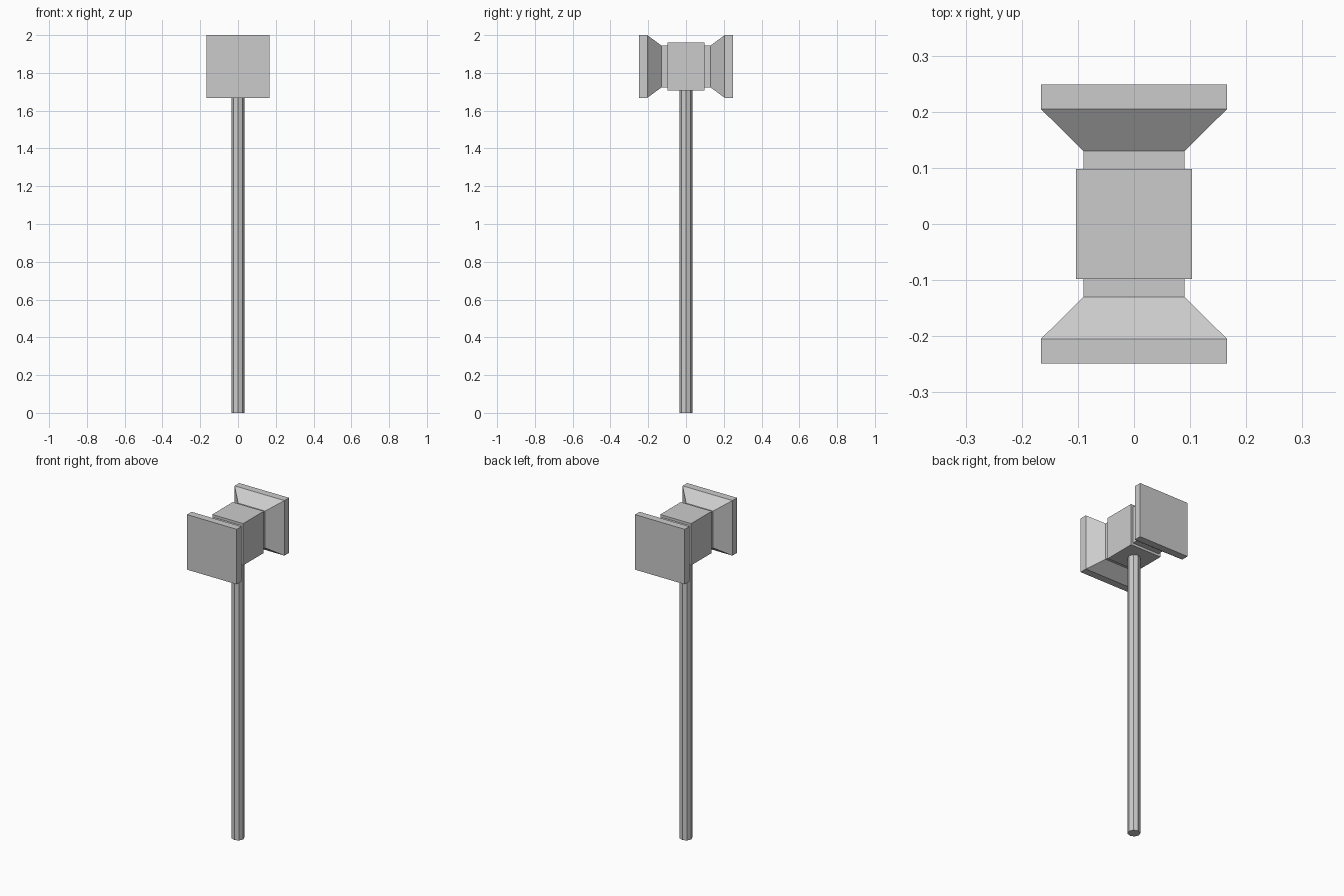
import bpy, bmesh, math

if "Cube" in bpy.data.objects:
    bpy.data.objects.remove(bpy.data.objects["Cube"])

HEAD_Z = 1.834


def make_object(name, bm):
    bmesh.ops.recalc_face_normals(bm, faces=bm.faces[:])
    mesh = bpy.data.meshes.new(name)
    bm.to_mesh(mesh)
    bm.free()
    obj = bpy.data.objects.new(name, mesh)
    bpy.context.collection.objects.link(obj)
    return obj


def loft_y(name, sections, side=1):
    """Rectangular loft along y; each section is (y, half width, half height)."""
    bm = bmesh.new()
    rings = [[bm.verts.new((sx * w, side * y, HEAD_Z + sz * h))
              for sx, sz in ((-1, -1), (1, -1), (1, 1), (-1, 1))]
             for y, w, h in sections]
    for a, b in zip(rings, rings[1:]):
        for i in range(4):
            j = (i + 1) % 4
            bm.faces.new((a[i], a[j], b[j], b[i]))
    bm.faces.new(rings[0])
    bm.faces.new(rings[-1])
    return make_object(name, bm)


# Central block of the hammer head
loft_y("head_block", [(-0.098, 0.103, 0.126), (0.098, 0.103, 0.126)])

# Neck, flare and striking plate on each end
end_profile = [(0.098, 0.09, 0.111), (0.13, 0.09, 0.111),
               (0.205, 0.166, 0.166), (0.249, 0.166, 0.166)]
for label, side in (("front", -1), ("back", 1)):
    loft_y(f"{label}_striking_end", end_profile, side)

# Octagonal handle, reaching the underside of the block
bm = bmesh.new()
length = HEAD_Z - 0.126
bmesh.ops.create_cone(bm, cap_ends=True, segments=8, radius1=0.035,
                      radius2=0.035, depth=length)
bmesh.ops.translate(bm, verts=bm.verts[:], vec=(0, 0, length / 2))
make_object("handle", bm)
